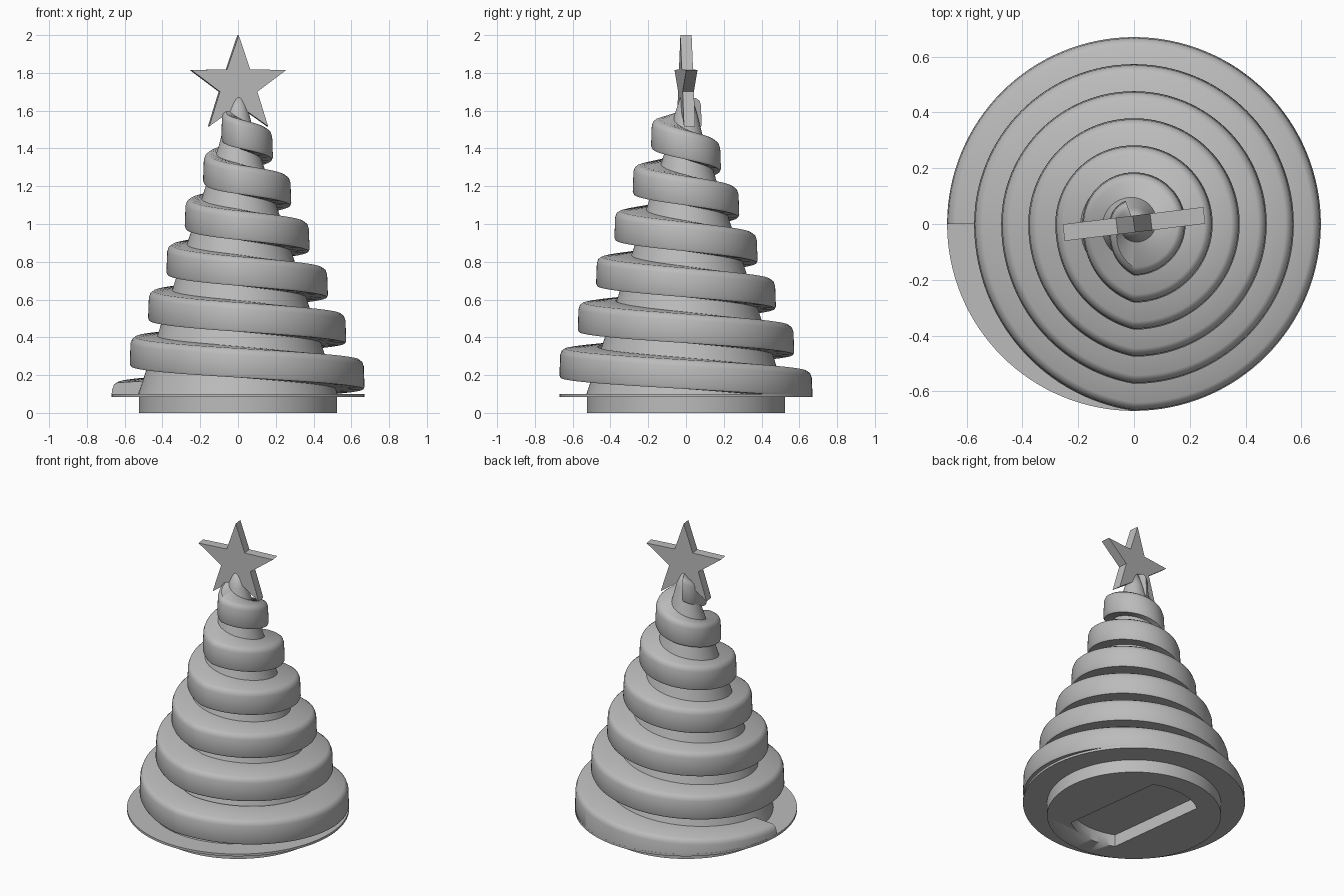
import bpy, bmesh, math
from mathutils import Matrix

cube = bpy.data.objects.get("Cube")
if cube:
    bpy.data.objects.remove(cube, do_unlink=True)

grey = bpy.data.materials.new("plain_grey")
grey.use_nodes = True
COLOUR = (0.5, 0.5, 0.5, 1)
grey.diffuse_color = COLOUR
grey.node_tree.nodes["Principled BSDF"].inputs["Base Color"].default_value = COLOUR

YAW = math.radians(7)


def finish(name, bm, angle=35):
    bmesh.ops.recalc_face_normals(bm, faces=bm.faces)
    mesh = bpy.data.meshes.new(name)
    bm.to_mesh(mesh)
    bm.free()
    mesh.materials.append(grey)
    obj = bpy.data.objects.new(name, mesh)
    bpy.context.collection.objects.link(obj)
    bpy.ops.object.select_all(action='DESELECT')
    obj.select_set(True)
    bpy.context.view_layer.objects.active = obj
    bpy.ops.object.shade_smooth_by_angle(angle=math.radians(angle))
    return obj


def prism(name, outline, depth):
    """Extrude a flat outline upwards along z."""
    bm = bmesh.new()
    face = bm.faces.new([bm.verts.new((x, y, 0)) for x, y in outline])
    top = bmesh.ops.extrude_face_region(bm, geom=[face])["geom"]
    bmesh.ops.translate(bm, vec=(0, 0, depth),
                        verts=[v for v in top if isinstance(v, bmesh.types.BMVert)])
    return finish(name, bm)


def circle(radius, n=128):
    return [(radius * math.cos(math.tau * i / n), radius * math.sin(math.tau * i / n))
            for i in range(n)]


# Base foot with a round-ended slot underneath
foot = prism("base_foot", circle(0.525), 0.09)
half = math.asin(0.195 / 0.39)
slot = []
for middle in (math.pi / 2, -math.pi / 2):
    for i in range(17):
        a = middle + half * (i / 8 - 1)
        slot.append((0.39 * math.cos(a), 0.39 * math.sin(a)))
cutter = prism("slot_cutter", slot, 0.13)
cutter.location.z = -0.05
cutter.rotation_euler.z = YAW
cutter.hide_render = True
cutter.hide_set(True)
cut = foot.modifiers.new("slot", 'BOOLEAN')
cut.operation = 'DIFFERENCE'
cut.solver = 'EXACT'
cut.object = cutter

# Thin brim
brim = prism("brim_disc", circle(0.67), 0.015)
brim.location.z = 0.085

# Tapered trunk core
bm = bmesh.new()
profile = [(0, 0.09), (0.53, 0.09), (0.1, 1.42), (0.06, 1.58), (0, 1.76)]
verts = [bm.verts.new((r, 0, z)) for r, z in profile]
edges = [bm.edges.new(pair) for pair in zip(verts, verts[1:])]
bmesh.ops.spin(bm, geom=verts + edges, axis=(0, 0, 1), cent=(0, 0, 0),
               angle=math.tau, steps=128)
bmesh.ops.remove_doubles(bm, verts=bm.verts, dist=0.0005)
finish("tree_core", bm)

# Spiral branch: radius steps inward over the last quarter of each turn
PITCH, STEP, TURNS, SEGMENTS = 0.243, 0.097, 6.2, 128
bm = bmesh.new()
rings = []
for i in range(int(TURNS * SEGMENTS) + 1):
    t = i / SEGMENTS
    turn, part = divmod(t, 1)
    drop = math.sin(max(0, part - 0.75) * math.tau)
    r = 0.67 - STEP * (turn + drop)
    z = 0.005 + PITCH * t
    inner = max(0.01, r - 0.2)
    section = [(inner, 0), (r - 0.006, 0), (r, 0.012), (r - 0.004, 0.12),
               (r - 0.012, 0.142), (r - 0.03, 0.155), (inner, 0.165)]
    a = math.pi - math.tau * t
    rings.append([bm.verts.new((q * math.cos(a), q * math.sin(a), max(z + h, 0.09)))
                  for q, h in section])
for low, high in zip(rings, rings[1:]):
    for k in range(len(low)):
        j = (k + 1) % len(low)
        bm.faces.new((low[k], low[j], high[j], high[k]))
bm.faces.new(rings[0])
bm.faces.new(rings[-1])
finish("spiral_branch", bm, 40)

# Star on top
points = []
for i in range(10):
    radius = 0.105 if i % 2 else 0.267
    a = math.pi / 2 + i * math.pi / 5
    points.append((radius * math.cos(a), radius * math.sin(a)))
star = prism("top_star", points, 0.06)
star.data.transform(Matrix.Translation((0, 0, 1.733)) @ Matrix.Rotation(YAW, 4, 'Z')
                    @ Matrix.Rotation(math.pi / 2, 4, 'X')
                    @ Matrix.Translation((0, 0, -0.03)))
